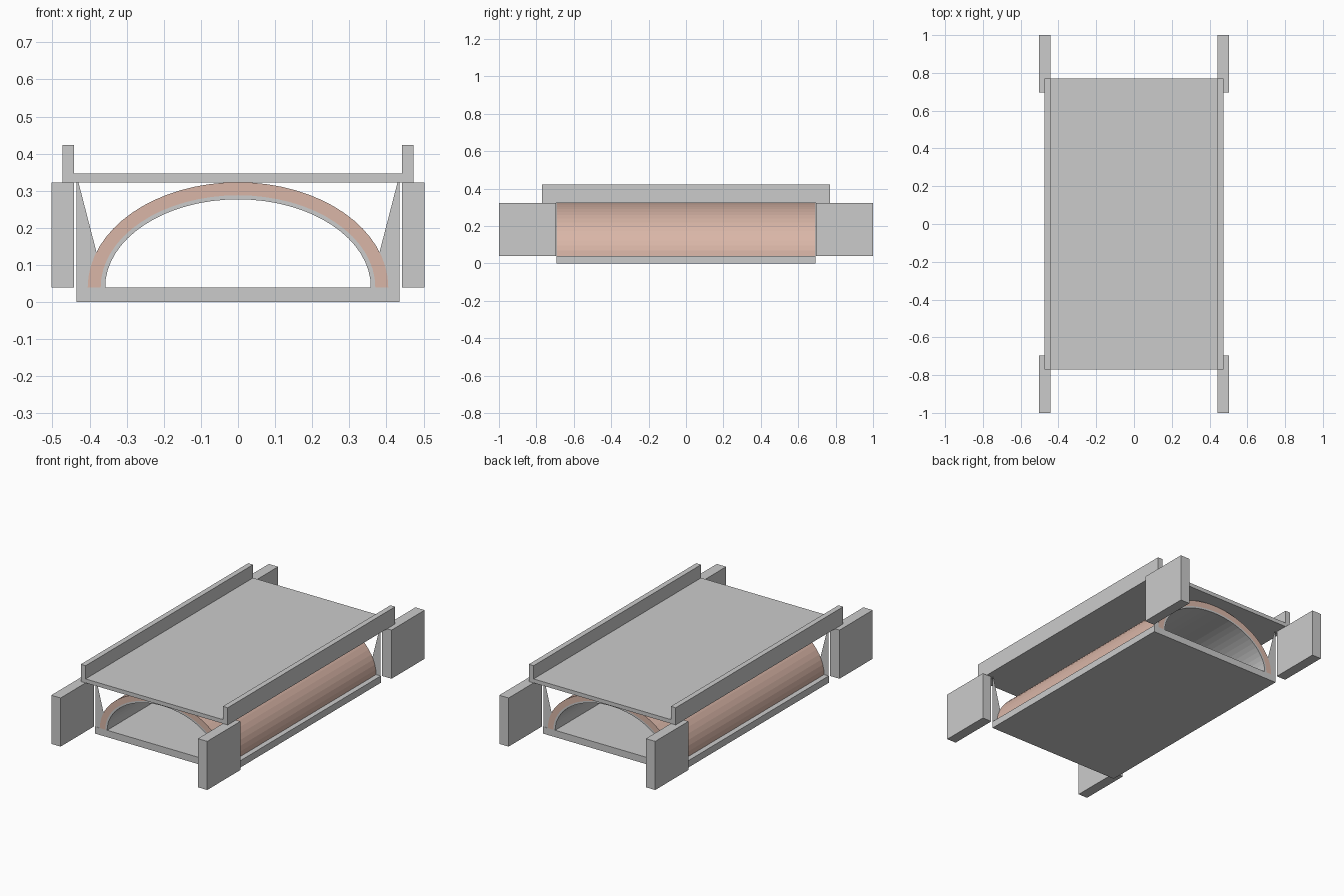
import bpy, bmesh
from math import sin, cos, pi

if "Cube" in bpy.data.objects:
    bpy.data.objects.remove(bpy.data.objects["Cube"])

BASE, CROWN, HALF = 0.04, 0.323, 0.692   # slab top, arch crown, half barrel length


def finish(name, bm, color=None):
    bmesh.ops.recalc_face_normals(bm, faces=bm.faces)
    me = bpy.data.meshes.new(name)
    bm.to_mesh(me)
    bm.free()
    ob = bpy.data.objects.new(name, me)
    bpy.context.collection.objects.link(ob)
    if color:
        mat = bpy.data.materials.new(name + "_material")
        mat.diffuse_color = (*color, 1)
        mat.use_nodes = True
        mat.node_tree.nodes["Principled BSDF"].inputs["Base Color"].default_value = mat.diffuse_color
        me.materials.append(mat)
    return ob


def box(name, x0, x1, y0, y1, z0, z1):
    bm = bmesh.new()
    bmesh.ops.create_cube(bm, size=1)
    for v in bm.verts:
        v.co = ((x0 + x1) / 2 + v.co.x * (x1 - x0),
                (y0 + y1) / 2 + v.co.y * (y1 - y0),
                (z0 + z1) / 2 + v.co.z * (z1 - z0))
    return finish(name, bm)


def vault(name, outer, inner, color=None, n=32):
    # half-elliptical ring swept along y
    bm = bmesh.new()
    rows = []
    for i in range(n + 1):
        a = pi * i / n
        rows.append([bm.verts.new((r[0] * cos(a), y, BASE + r[1] * sin(a)))
                     for r, y in ((outer, -HALF), (outer, HALF), (inner, HALF), (inner, -HALF))])
    for p, q in zip(rows, rows[1:]):
        for k in range(4):
            m = (k + 1) % 4
            bm.faces.new((p[k], p[m], q[m], q[k]))
    bm.faces.new(rows[0])
    bm.faces.new(rows[-1])
    return finish(name, bm, color)


# floor and arch barrel
box("floor_slab", -0.357, 0.357, -HALF, HALF, 0, BASE)
vault("brick_arch", (0.405, CROWN - BASE), (0.37, 0.248), (0.70, 0.47, 0.39))
vault("arch_lining", (0.37, 0.248), (0.358, 0.237))

# road deck
box("road_deck", -0.473, 0.473, -0.77, 0.77, CROWN, 0.346)

for s, side in ((-1, "left"), (1, "right")):
    # footing beneath the arch and parapet on the deck
    box(f"{side}_footing", *sorted((s * 0.357, s * 0.435)), -HALF, HALF, 0, BASE)
    box(f"{side}_parapet", *sorted((s * 0.442, s * 0.473)), -0.77, 0.77, 0.346, 0.423)
    for t, end in ((-1, "front"), (1, "back")):
        # wing wall beyond the barrel
        box(f"{end}_{side}_wing_wall", *sorted((s * 0.442, s * 0.502)),
            *sorted((t * 0.695, t * 1.0)), BASE, CROWN)
        # thin tapered spandrel plate at the arch end
        bm = bmesh.new()
        bm.faces.new([bm.verts.new((s * x, t * (HALF - 0.001), z)) for x, z in
                      ((0.357, BASE), (0.435, BASE), (0.435, CROWN), (0.43, CROWN))])
        finish(f"{end}_{side}_spandrel", bm)
